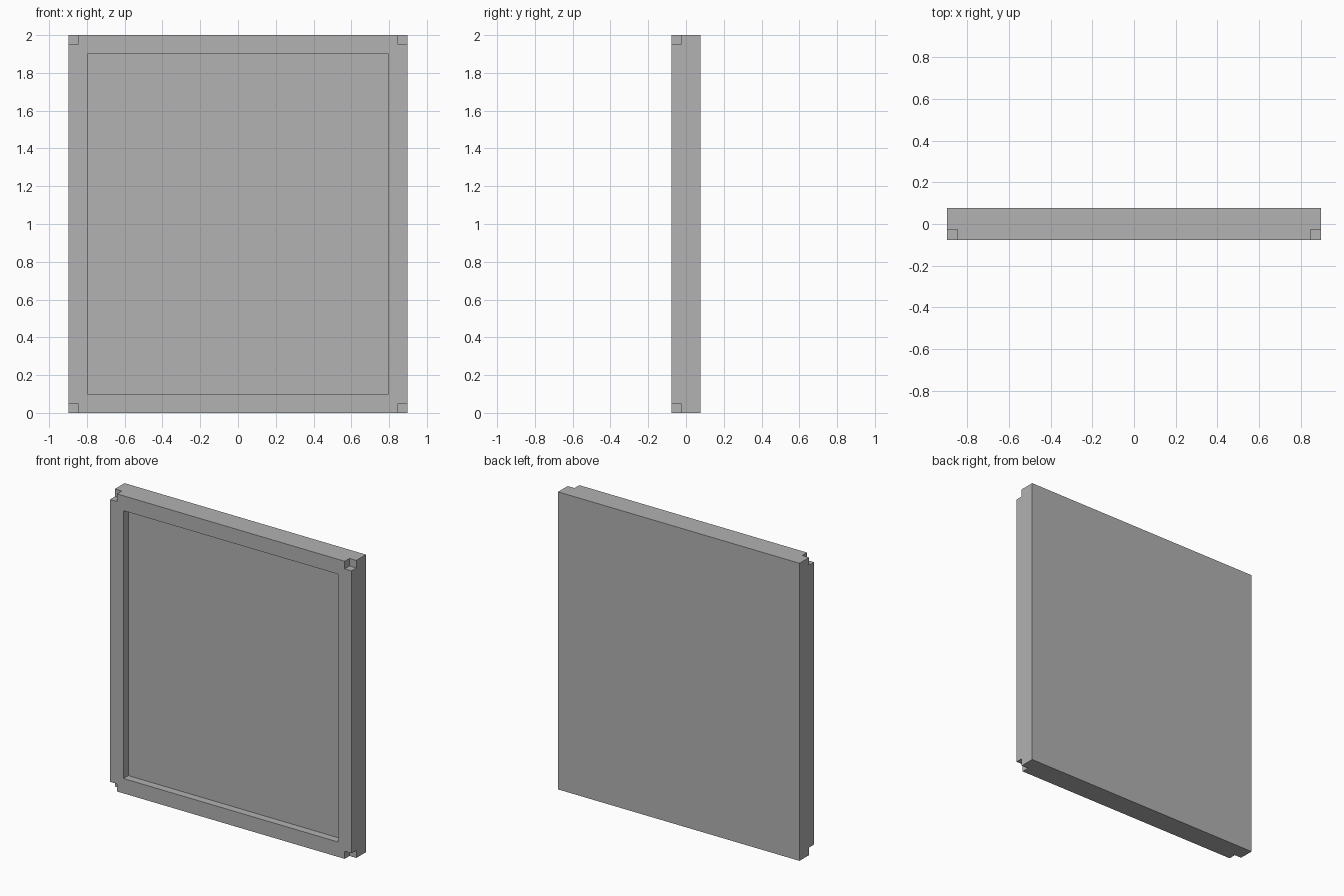
import bpy
import bmesh
from mathutils import Matrix, Vector

default = bpy.data.objects.get("Cube")
if default:
    bpy.data.objects.remove(default, do_unlink=True)

WIDTH, DEPTH, HEIGHT = 1.795, 0.153, 2.0
RIM = 0.1       # frame width around the recess
CUT = 0.051     # recess depth and corner notch size
OVER = 0.02     # how far cutters reach outside the panel
FRONT = -DEPTH / 2

grey = bpy.data.materials.new("plain grey")
grey.use_nodes = True
colour = (0.445, 0.445, 0.445, 1)
grey.diffuse_color = colour
grey.node_tree.nodes["Principled BSDF"].inputs["Base Color"].default_value = colour


def add_box(bm, low, high):
    """Add a box spanning two opposite corners."""
    low, high = Vector(low), Vector(high)
    bmesh.ops.create_cube(
        bm, size=1,
        matrix=Matrix.Translation((low + high) / 2) @ Matrix.Diagonal((*(high - low), 1)))


def make_object(name, boxes):
    bm = bmesh.new()
    for low, high in boxes:
        add_box(bm, low, high)
    mesh = bpy.data.meshes.new(name)
    bm.to_mesh(mesh)
    bm.free()
    mesh.materials.append(grey)
    obj = bpy.data.objects.new(name, mesh)
    bpy.context.collection.objects.link(obj)
    return obj


# Solid slab
half = WIDTH / 2
panel = make_object("framed_panel", [((-half, FRONT, 0), (half, -FRONT, HEIGHT))])

# Front recess, plus a small notch at each front corner
y_low, y_high = FRONT - OVER, FRONT + CUT
cuts = [((RIM - half, y_low, RIM), (half - RIM, y_high, HEIGHT - RIM))]
for x_low, x_high in ((-half - OVER, CUT - half), (half - CUT, half + OVER)):
    for z_low, z_high in ((-OVER, CUT), (HEIGHT - CUT, HEIGHT + OVER)):
        cuts.append(((x_low, y_low, z_low), (x_high, y_high, z_high)))
cutter = make_object("recess_and_notch_cutter", cuts)
cutter.hide_render = True

# Carve the slab, then discard the cutter
carve = panel.modifiers.new("carve", "BOOLEAN")
carve.operation = "DIFFERENCE"
carve.solver = "EXACT"
carve.object = cutter
bpy.context.view_layer.update()
graph = bpy.context.evaluated_depsgraph_get()
carved = bpy.data.meshes.new_from_object(panel.evaluated_get(graph))
panel.modifiers.clear()
panel.data = carved
bpy.data.objects.remove(cutter, do_unlink=True)
